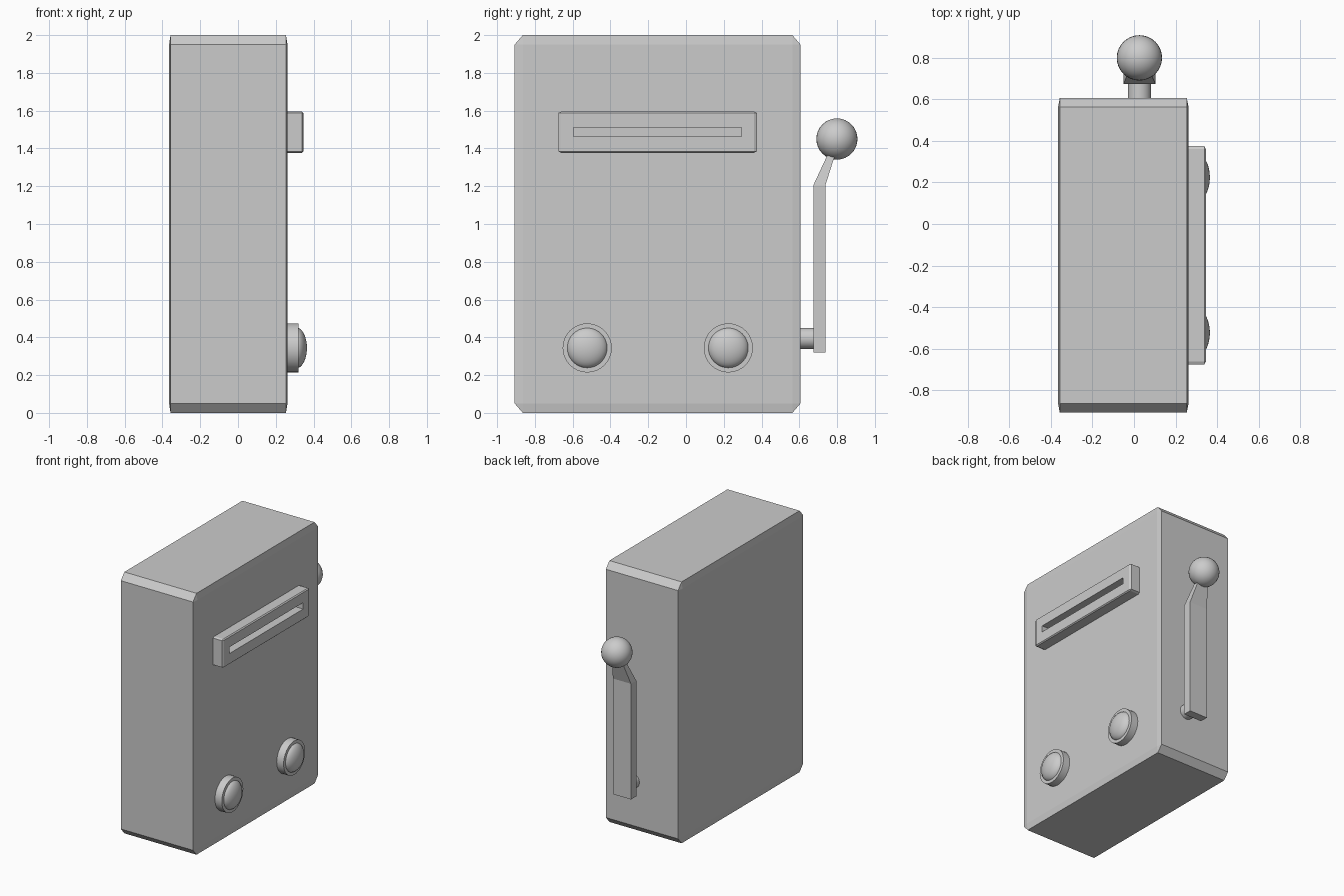
import bpy, bmesh
from math import radians
from mathutils import Matrix, Vector

if "Cube" in bpy.data.objects:
    bpy.data.objects.remove(bpy.data.objects["Cube"])


def add(name, bm, smooth=False):
    me = bpy.data.meshes.new(name)
    bmesh.ops.recalc_face_normals(bm, faces=bm.faces)
    bm.to_mesh(me)
    bm.free()
    ob = bpy.data.objects.new(name, me)
    bpy.context.collection.objects.link(ob)
    if smooth:
        bpy.ops.object.select_all(action='DESELECT')
        ob.select_set(True)
        bpy.context.view_layer.objects.active = ob
        bpy.ops.object.shade_smooth_by_angle(angle=radians(35))
    return ob


def box(name, lo, hi, chamfer=None):
    """Box between two corners; chamfer gives the cut size per axis."""
    lo, hi = Vector(lo), Vector(hi)
    size, mid = hi - lo, (lo + hi) / 2
    c = Vector(chamfer or (1, 1, 1))
    bm = bmesh.new()
    bmesh.ops.create_cube(bm, size=1)
    bmesh.ops.scale(bm, vec=[size[i] / c[i] for i in range(3)], verts=bm.verts)
    if chamfer:
        bmesh.ops.bevel(bm, geom=bm.edges[:], offset=1, offset_type='OFFSET',
                        segments=1, affect='EDGES')
    bmesh.ops.scale(bm, vec=c, verts=bm.verts)
    bmesh.ops.translate(bm, vec=mid, verts=bm.verts)
    return add(name, bm)


def cylinder(name, start, end, r):
    start, end = Vector(start), Vector(end)
    d = end - start
    bm = bmesh.new()
    m = Matrix.Translation((start + end) / 2) @ d.to_track_quat('Z', 'Y').to_matrix().to_4x4()
    bmesh.ops.create_cone(bm, cap_ends=True, segments=32, radius1=r, radius2=r,
                          depth=d.length, matrix=m)
    return add(name, bm, True)


def ball(name, centre, radii, turn=Matrix()):
    bm = bmesh.new()
    m = Matrix.Translation(centre) @ Matrix.Diagonal((*radii, 1)) @ turn
    bmesh.ops.create_uvsphere(bm, u_segments=32, v_segments=16, radius=1, matrix=m)
    return add(name, bm, True)


# Cabinet
box("cabinet", (-0.365, -0.907, 0), (0.262, 0.606, 2), (0.008, 0.043, 0.05))

# Slot plate with a recessed slot
plate = box("slot_plate", (0.25, -0.676, 1.377), (0.346, 0.375, 1.595), (0.008, 0.015, 0.007))
cutter = box("slot_cutter", (0.28, -0.596, 1.462), (0.4, 0.294, 1.511))
cutter.hide_render = True
cutter.hide_viewport = True
cut = plate.modifiers.new("slot", 'BOOLEAN')
cut.operation = 'DIFFERENCE'
cut.solver = 'EXACT'
cut.object = cutter

# Two round buttons
for side, y in (("left", -0.523), ("right", 0.224)):
    cylinder(f"button_base_{side}", (0.25, y, 0.344), (0.32, y, 0.344), 0.13)
    ball(f"button_dome_{side}", (0.308, y, 0.344), (0.057, 0.108, 0.108),
         Matrix.Rotation(radians(90), 4, 'Y'))

# Lever: pivot, bent tapering arm, knob
LX = 0.026
cylinder("lever_pivot", (LX, 0.59, 0.394), (LX, 0.69, 0.394), 0.056)

# Arm cross-sections: height, inner y, outer y, half width
sections = [(0.32, 0.674, 0.738, 0.077), (1.205, 0.674, 0.738, 0.077),
            (1.385, 0.758, 0.795, 0.04)]
bm = bmesh.new()
rings = [[bm.verts.new(p) for p in ((LX - w, a, z), (LX + w, a, z), (LX + w, b, z), (LX - w, b, z))]
         for z, a, b, w in sections]
for lower, upper in zip(rings, rings[1:]):
    for i in range(4):
        j = (i + 1) % 4
        bm.faces.new((lower[i], lower[j], upper[j], upper[i]))
bm.faces.new(rings[0][::-1])
bm.faces.new(rings[-1])
add("lever_arm", bm)

ball("lever_knob", (LX, 0.799, 1.45), (0.109, 0.109, 0.109))
